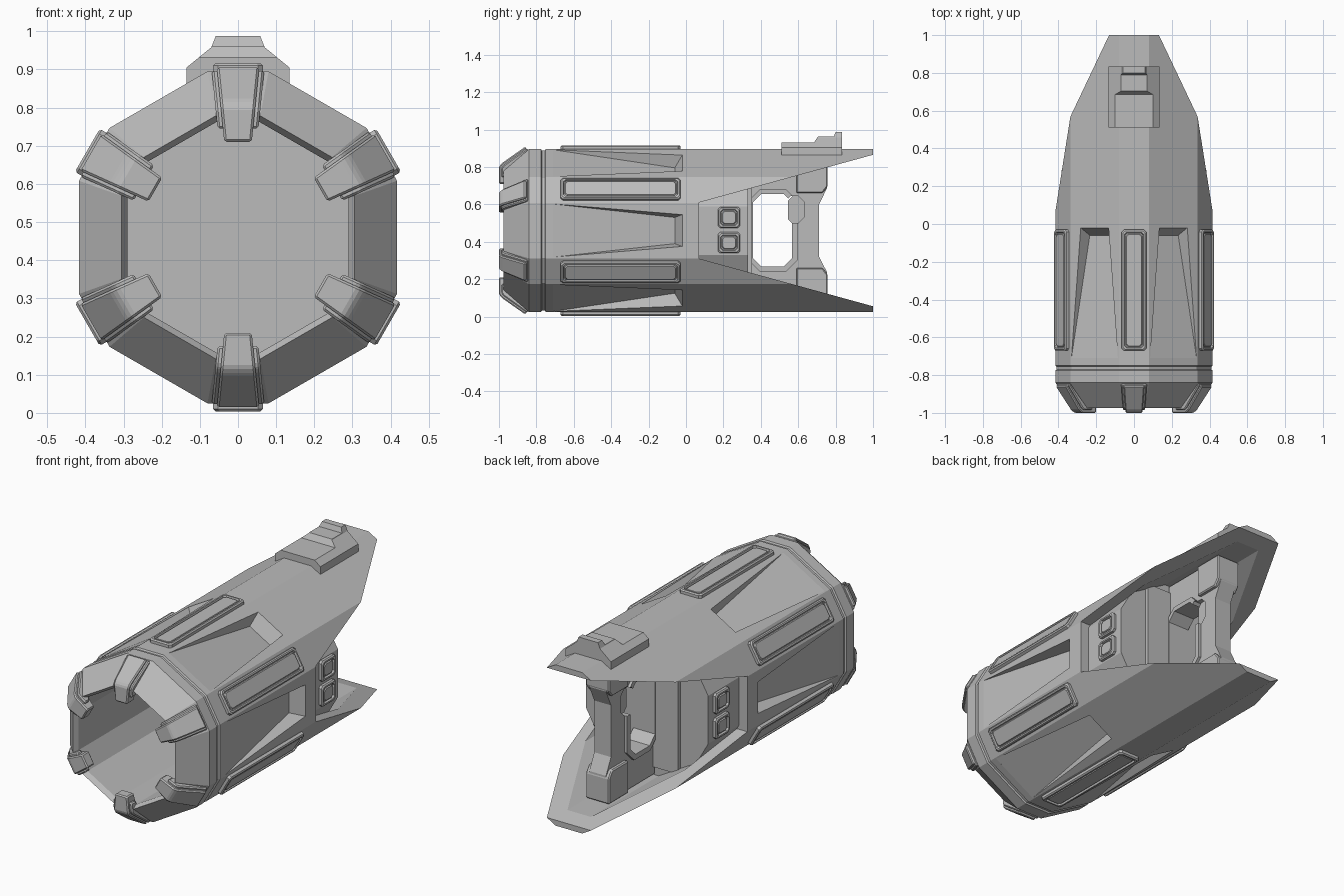
import bpy
import bmesh
from math import sin, cos, radians
from mathutils import Vector

if "Cube" in bpy.data.objects:
    bpy.data.objects.remove(bpy.data.objects["Cube"])

grey = bpy.data.materials.new("mid grey")
grey.use_nodes = True
grey.diffuse_color = (0.5, 0.5, 0.5, 1)
grey.node_tree.nodes["Principled BSDF"].inputs["Base Color"].default_value = (0.5, 0.5, 0.5, 1)

AXIS = 0.46            # height of the barrel axis
FLAT = 0.4167          # distance from the axis to the six main faces
CORNER, HALF = 0.435, 0.08   # chamfered corner distance and half width


def finish(name, bm, bevel=0):
    bmesh.ops.recalc_face_normals(bm, faces=bm.faces)
    if bevel:
        bmesh.ops.bevel(bm, geom=bm.edges[:], offset=bevel, segments=1,
                        affect='EDGES', clamp_overlap=True)
    mesh = bpy.data.meshes.new(name)
    bm.to_mesh(mesh)
    bm.free()
    mesh.materials.append(grey)
    obj = bpy.data.objects.new(name, mesh)
    bpy.context.scene.collection.objects.link(obj)
    return obj


def solid(name, loops, bevel=0):
    """Bridge equal loops of points and cap both ends."""
    bm = bmesh.new()
    rows = [[bm.verts.new(p) for p in loop] for loop in loops]
    n = len(rows[0])
    for a, b in zip(rows, rows[1:]):
        for i in range(n):
            j = (i + 1) % n
            bm.faces.new((a[i], a[j], b[j], b[i]))
    bm.faces.new(rows[0])
    bm.faces.new(rows[-1])
    return finish(name, bm, bevel)


def spin(angle, t, y, r):
    """Point at tangent offset t, length y, radius r, turned about the axis."""
    a = radians(angle)
    return Vector((t * cos(a) + r * sin(a), y, AXIS - t * sin(a) + r * cos(a)))


def ring(y, flat):
    s = flat / FLAT
    return [spin(60 * k, side * HALF * s, y, CORNER * s) for k in range(6) for side in (-1, 1)]


def side_prism(name, profile, hw, bevel=0):
    """Profile in (y, z) extruded evenly across x."""
    return solid(name, [[(x, y, z) for y, z in profile] for x in (-hw, hw)], bevel)


def octagon(y0, y1, z0, z1, c):
    return [(y0 + c, z0), (y1 - c, z0), (y1, z0 + c), (y1, z1 - c),
            (y1 - c, z1), (y0 + c, z1), (y0, z1 - c), (y0, z0 + c)]


def boolean(target, cutter, operation='DIFFERENCE'):
    mod = target.modifiers.new("cut", 'BOOLEAN')
    mod.operation = operation
    mod.solver = 'EXACT'
    mod.object = cutter
    bpy.context.view_layer.update()
    deps = bpy.context.evaluated_depsgraph_get()
    mesh = bpy.data.meshes.new_from_object(target.evaluated_get(deps))
    target.modifiers.clear()
    target.data = mesh
    bpy.data.objects.remove(cutter)


def pad(name, angle, tc, yc, ht, hy, base, top):
    """Raised plate with chamfered corners and a grooved border."""
    loops = []
    for inset, r in ((0, base), (0, top - 0.006), (0.006, top), (0.014, top),
                     (0.017, top - 0.01), (0.021, top - 0.01), (0.025, top - 0.003)):
        shape = octagon(-hy + inset, hy - inset, -ht + inset, ht - inset, 0.012)
        loops.append([spin(angle, tc + t, yc + y, r) for y, t in shape])
    return solid(name, loops)


# Hollow barrel and the long outer shell, one closed skin
shell = solid("barrel_shell", [ring(y, f) for y, f in (
    (-0.12, 0.29), (-0.95, 0.29), (-0.975, 0.305), (-0.84, FLAT), (-0.775, FLAT),
    (-0.77, 0.409), (-0.755, 0.409), (-0.75, FLAT), (1.0, FLAT))])

# Open the rear sides, leaving upper and lower pointed covers
slope = 0.255 / 0.93
reach = 1.1
rise = 0.15 + slope * (reach - 0.07)
boolean(shell, side_prism("rear_cutter", [(0.07, AXIS - 0.15), (reach, AXIS - rise),
                                          (reach, AXIS + rise), (0.07, AXIS + 0.15)], 0.6))
boolean(shell, solid("hollow_cutter", [ring(0.33, 0.365), ring(1.1, 0.365)]))

# Tapered recess in each of the six main faces
for k in range(6):
    bm = bmesh.new()
    for s in (-1, 1):
        for t, y, d in ((0.142, -0.71, 0), (0.142, -0.71, 0.02), (0.085, -0.02, 0),
                        (0.085, -0.02, 0.02), (0.07, -0.06, -0.07)):
            bm.verts.new(spin(60 * k + 30, s * t, y, FLAT + d))
    bmesh.ops.convex_hull(bm, input=bm.verts[:])
    boolean(shell, finish("recess_cutter", bm))

# Corner plates and front clamps
clamp = [(-0.84, 0.42), (-0.86, 0.448), (-0.985, 0.36), (-1.0, 0.34),
         (-1.0, 0.25), (-0.94, 0.25), (-0.92, 0.33), (-0.84, 0.39)]
clamp_base = [(-0.84, 0.42), (-0.85, 0.44), (-0.975, 0.35), (-0.986, 0.335),
              (-0.986, 0.285), (-0.95, 0.285), (-0.92, 0.33), (-0.84, 0.39)]
for k in range(6):
    pad(f"corner_plate_{k + 1}", 60 * k, 0, -0.35, 0.065, 0.32, 0.42, 0.456)
    for label, outline, extra in (("clamp", clamp, 0), ("clamp_base", clamp_base, 0.014)):
        solid(f"{label}_{k + 1}", [
            [spin(60 * k, s * (0.036 + extra + 0.1 * (r - 0.25)), y, r) for y, r in outline]
            for s in (-1, 1)], 0.006)

# Core block behind the barrel, with side buttons
solid("rear_core", [ring(0.0, 0.365), ring(0.332, 0.365)])
side_prism("core_step", [(0.3, 0.13), (0.352, 0.13), (0.352, 0.79), (0.3, 0.79)], 0.2)
for side, angle in (("left", 90), ("right", -90)):
    for label, z in (("upper", 0.53), ("lower", 0.395)):
        t = (AXIS - z) * (1 if angle > 0 else -1)
        pad(f"{side}_{label}_button", angle, t, 0.23, 0.056, 0.06, 0.35, 0.385)

# Grip loop with an eight-sided finger opening
grip = side_prism("grip", [(0.34, 0.09), (0.755, 0.09), (0.755, 0.235), (0.712, 0.32),
                           (0.712, 0.6), (0.755, 0.69), (0.755, 0.83), (0.34, 0.83)], 0.05)
frame = side_prism("finger_frame", octagon(0.336, 0.595, 0.24, 0.68, 0.06), 0.065)
for part in (grip, frame):
    boolean(part, side_prism("finger_cutter", octagon(0.357, 0.568, 0.268, 0.655, 0.045), 0.2))
    boolean(part, side_prism("trigger_cutter", octagon(0.53, 0.63, 0.5, 0.645, 0.03), 0.2))
side_prism("trigger", octagon(0.545, 0.64, 0.49, 0.65, 0.03), 0.025)

# Thicker shoulders joining the grip to the covers
for label, s in (("upper", 1), ("lower", -1)):
    side_prism(f"{label}_grip_shoulder", [
        (y, AXIS + s * h) for y, h in ((0.59, 0.2), (0.73, 0.2), (0.757, 0.235),
                                       (0.757, 0.375), (0.59, 0.375))], 0.07, 0.006)

# Stepped sight on the upper cover
half = [(0.135, 0.862), (0.135, 0.905), (0.07, 0.958), (0.058, 0.988)]
section = half + [(-x, z) for x, z in reversed(half)]
sight = solid("rear_sight", [[(x, y, z) for x, z in section] for y in (0.51, 0.835)])
boolean(sight, side_prism("sight_profile", [
    (0.5, 0.85), (0.9, 0.85), (0.9, 1.0), (0.805, 1.0), (0.79, 0.962),
    (0.705, 0.962), (0.685, 0.932), (0.5, 0.932)], 0.3), 'INTERSECT')
